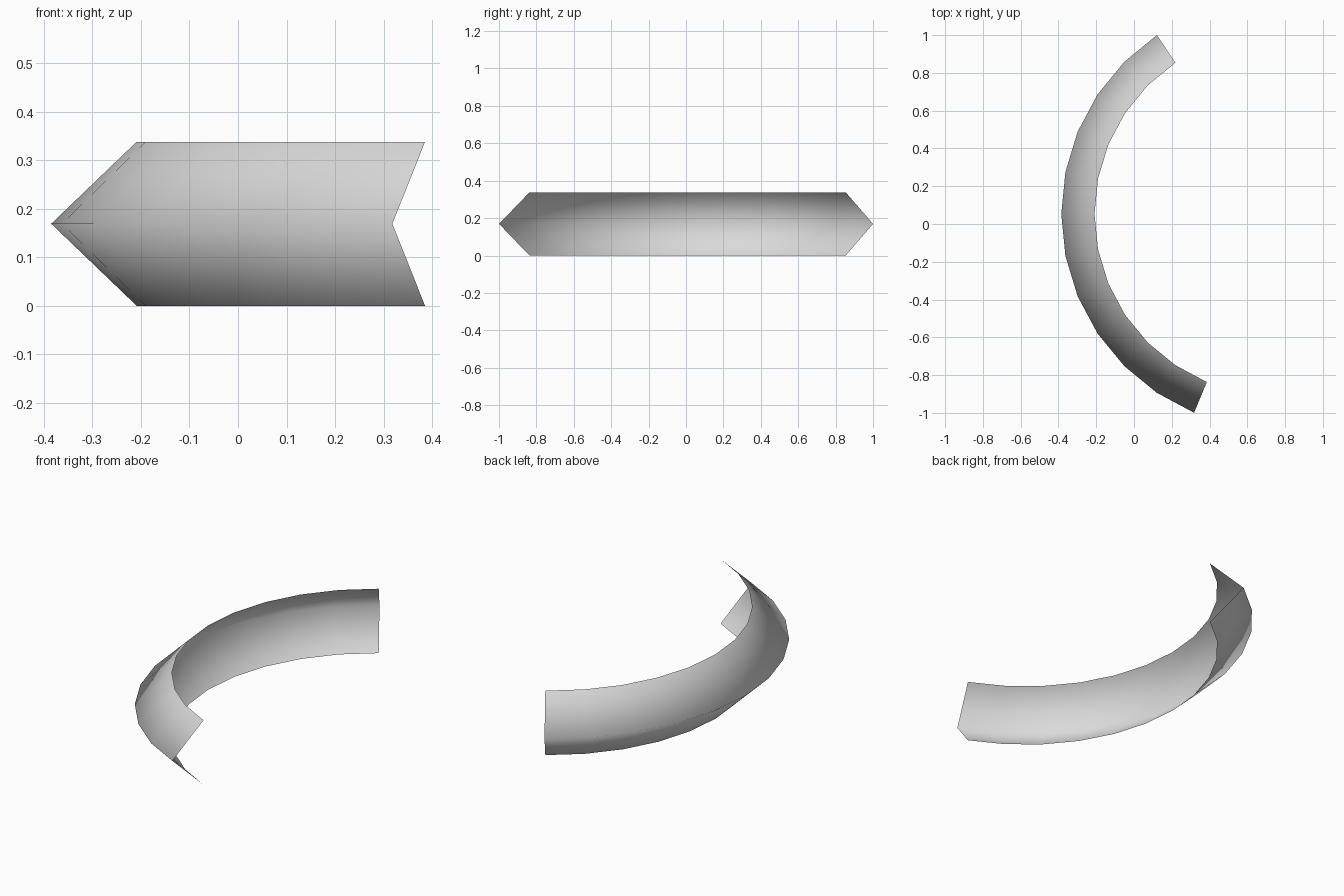
import bpy
import bmesh
from math import cos, sin, radians

cube = bpy.data.objects.get("Cube")
if cube:
    bpy.data.objects.remove(cube, do_unlink=True)

# Single light grey material
grey = bpy.data.materials.new("light grey")
grey.use_nodes = True
color = (0.7, 0.7, 0.7, 1)
grey.diffuse_color = color
grey.node_tree.nodes["Principled BSDF"].inputs["Base Color"].default_value = color

# Arc centre, segment angle and V-shaped section as (radius, height)
CX, CY = 0.754, 0.053
STEP = radians(11.25)
SECTION = [(0.963, 0.0), (1.139, 0.169), (0.963, 0.338)]

# Open V-section band swept round the arc, from the back end to the front end
bm = bmesh.new()
rings = []
for i in range(-5, 7):
    a = i * STEP
    rings.append([bm.verts.new((CX - r * cos(a), CY - r * sin(a), z))
                  for r, z in SECTION])
for a, b in zip(rings, rings[1:]):
    for k in range(len(SECTION) - 1):
        face = bm.faces.new((a[k], b[k], b[k + 1], a[k + 1]))
        face.smooth = True

mesh = bpy.data.meshes.new("curved_band")
bm.to_mesh(mesh)
bm.free()
mesh.materials.append(grey)
band = bpy.data.objects.new("curved_band", mesh)
bpy.context.collection.objects.link(band)
